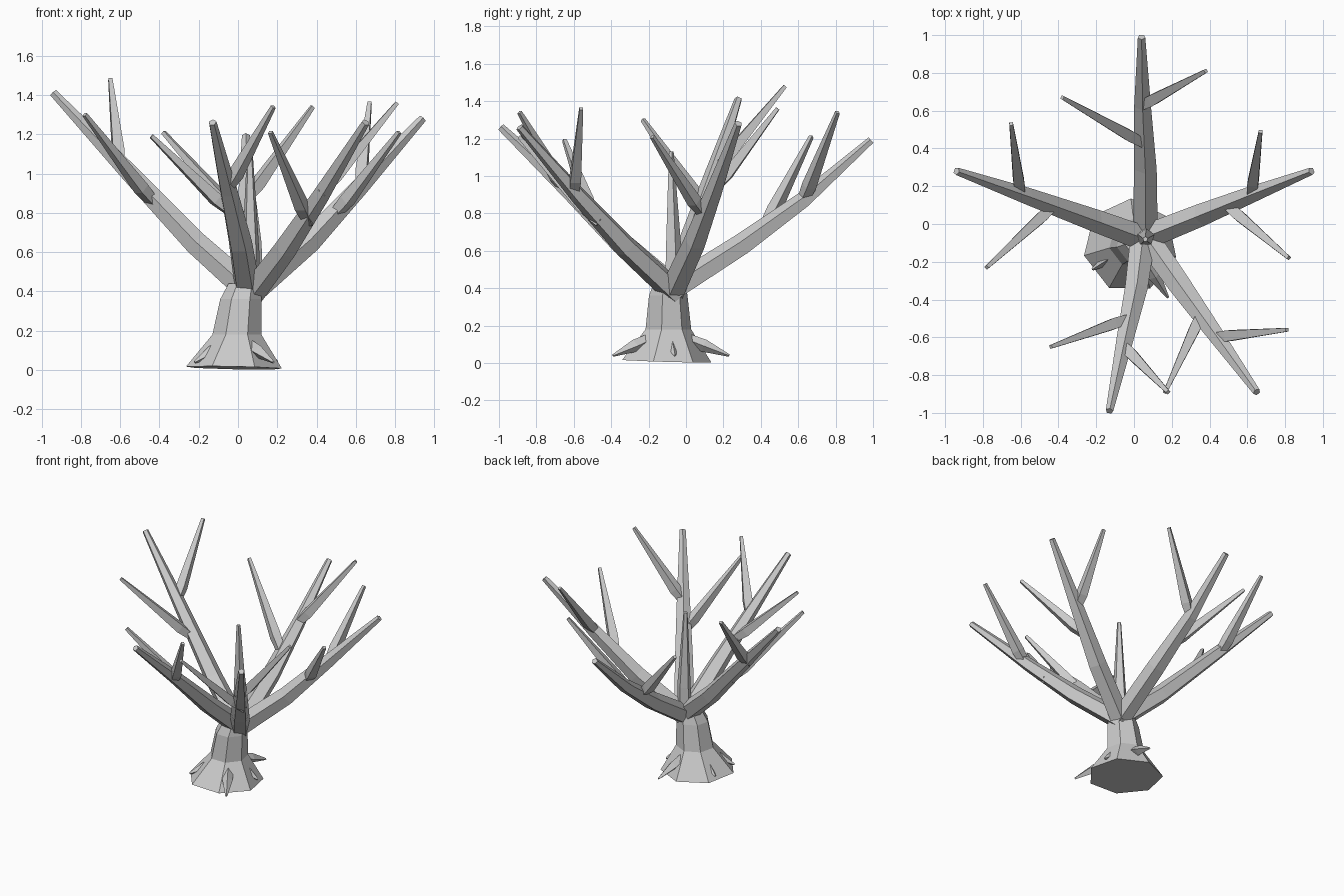
import bpy, bmesh, math
from mathutils import Vector

if "Cube" in bpy.data.objects:
    bpy.data.objects.remove(bpy.data.objects["Cube"], do_unlink=True)

bark = bpy.data.materials.new("grey_bark")
bark.use_nodes = True
GREY = (0.6, 0.6, 0.6, 1)
bark.diffuse_color = GREY
bark.node_tree.nodes["Principled BSDF"].inputs["Base Color"].default_value = GREY


def limb(name, path, radii, sides, phase=-90, flat=False):
    """Loft polygon rings along a path; phase turns the polygon, flat keeps rings level."""
    pts = [Vector(p) for p in path]
    bm = bmesh.new()
    rings = []
    for i, (p, r) in enumerate(zip(pts, radii)):
        axis = (pts[min(i + 1, len(pts) - 1)] - pts[max(i - 1, 0)]).normalized()
        if flat:
            side, up = Vector((1, 0, 0)), Vector((0, 1, 0))
        else:
            side = axis.cross(Vector((0, 0, 1))).normalized()
            up = side.cross(axis)
        ring = []
        for k in range(sides):
            a = math.radians(phase) + math.tau * k / sides
            ring.append(bm.verts.new(p + (side * math.cos(a) + up * math.sin(a)) * r))
        rings.append(ring)
    for low, high in zip(rings, rings[1:]):
        for k in range(sides):
            n = (k + 1) % sides
            bm.faces.new((low[k], low[n], high[n], high[k]))
    bm.faces.new(rings[0][::-1])
    bm.faces.new(rings[-1])
    bmesh.ops.recalc_face_normals(bm, faces=bm.faces)
    mesh = bpy.data.meshes.new(name)
    bm.to_mesh(mesh)
    bm.free()
    mesh.materials.append(bark)
    obj = bpy.data.objects.new(name, mesh)
    bpy.context.collection.objects.link(obj)
    return obj


# Flared seven-sided trunk, its foot slightly tilted
trunk = limb("trunk",
             [(-.02, -.115, .01), (-.005, -.1, .18), (.015, -.1, .36), (.035, -.09, .44)],
             [.25, .128, .108, .085], 7, 192, flat=True)
for v in trunk.data.vertices[:7]:
    v.co.z = max(.01 - .02 * v.co.x - .03 * (v.co.y + .1), 0)

# Upright shoot in the middle of the crown
limb("centre_shoot", [(.06, -.07, .42), (.065, -.07, .6), (.06, -.08, 1.13)],
     [.05, .046, .014], 5, 90, flat=True)

# Main branches: path, then twigs as (start, tip)
BRANCHES = {
    "left": ([(.06, -.07, .39), (.36, .05, .65), (.62, .155, .93), (.94, .28, 1.28)],
             [((.62, .15, .93), (.67, .49, 1.36)), ((.49, .1, .79), (.82, -.18, 1.21))]),
    "right": ([(.06, -.08, .4), (-.21, .02, .64), (-.57, .15, 1.02), (-.94, .28, 1.41)],
              [((-.6, .15, 1.03), (-.65, .53, 1.48)), ((-.42, .1, .84), (-.78, -.23, 1.3))]),
    "back": ([(.06, -.09, .38), (.06, .3, .63), (.045, .63, .87), (.04, .99, 1.19)],
             [((.03, .62, .86), (.38, .81, 1.34)), ((.06, .42, .73), (-.38, .67, 1.21))]),
    "front": ([(.05, -.05, .38), (.01, -.35, .64), (-.05, -.62, .91), (-.13, -.99, 1.26)],
              [((-.06, -.64, .92), (.18, -.89, 1.34)), ((-.03, -.5, .8), (-.44, -.65, 1.19))]),
    "front_left": ([(.05, -.05, .37), (.24, -.32, .62), (.42, -.57, .89), (.65, -.89, 1.26)],
                   [((.42, -.6, .9), (.81, -.56, 1.36)), ((.365, -.46, .75), (.165, -.89, 1.21))]),
}
for name, (path, twigs) in BRANCHES.items():
    limb(name + "_branch", path, [.07, .063, .047, .021], 5, -54)
    for i, (start, tip) in enumerate(twigs):
        a, b = Vector(start), Vector(tip)
        belly = a.lerp(b, .2) - Vector((0, 0, .01))
        limb(f"{name}_twig_{i + 1}", [a, belly, b], [.03, .041, .014], 4, -45)

# Small pointed roots around the foot
ROOTS = [(.18, -.39), (-.22, -.24), (.06, .23), (.2, -.06), (-.22, -.02)]
heart = Vector((0, -.1, .17))
for i, (x, y) in enumerate(ROOTS):
    tip = Vector((x, y, .04))
    limb(f"root_{i + 1}", [heart.lerp(tip, .3), heart.lerp(tip, .6), tip],
         [.03, .034, .007], 4, -90)
